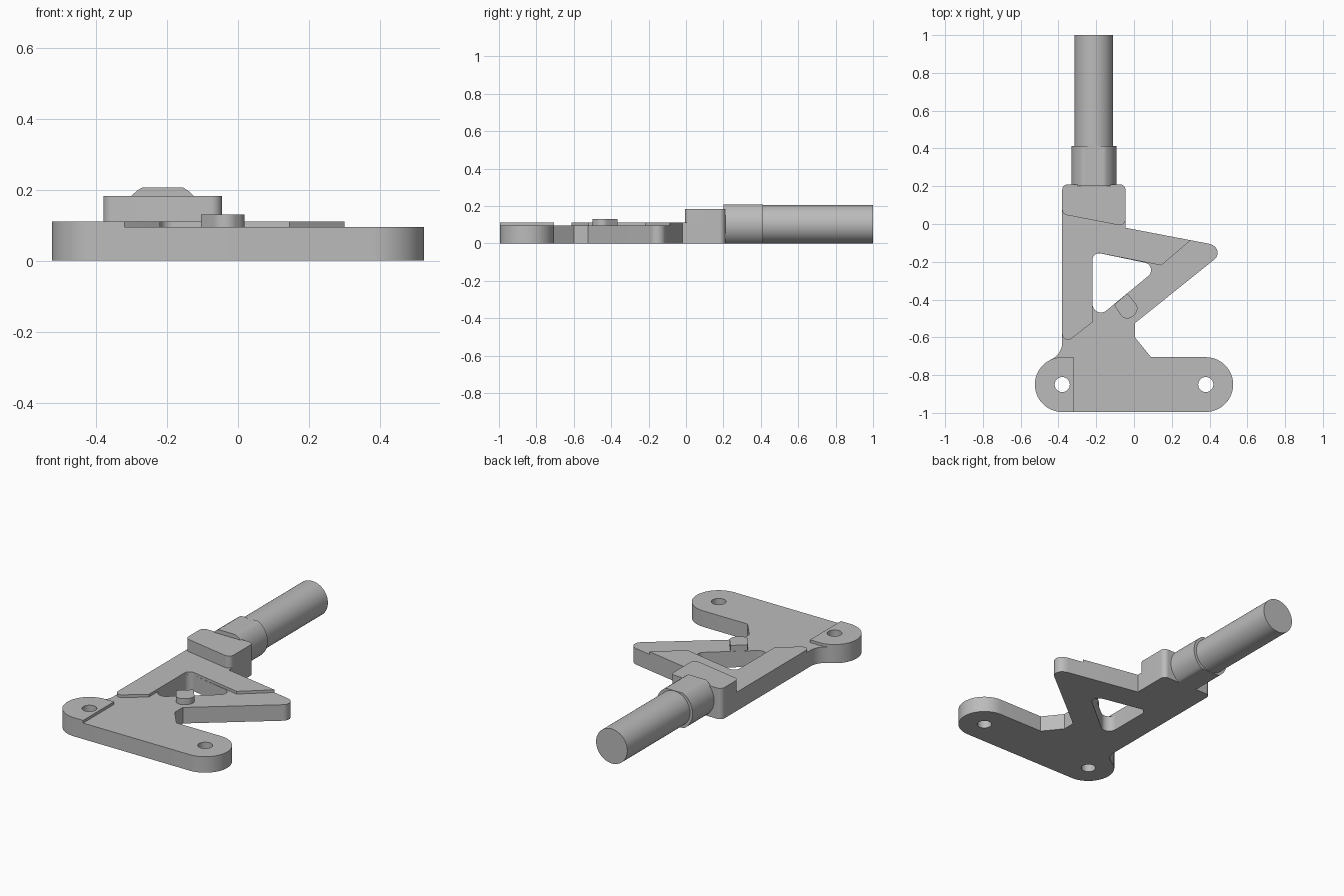
import bpy, bmesh, math
from mathutils import Vector

cube = bpy.data.objects.get("Cube")
if cube:
    bpy.data.objects.remove(cube, do_unlink=True)

grey = bpy.data.materials.new("plain_grey")
grey.use_nodes = True
colour = (0.5, 0.5, 0.5, 1)
grey.diffuse_color = colour
grey.node_tree.nodes["Principled BSDF"].inputs["Base Color"].default_value = colour

PLATE, PAD, BLOCK = 0.095, 0.111, 0.183
ARM_X, EAR_Y, EAR_R = -0.38, -0.85, 0.145
SHAFT_X, SHAFT_R = -0.2125, 0.1025


def rounded(corners):
    """Outline from (x, y, radius) corners, each replaced by a tangent arc."""
    out = []
    for i, (x, y, r) in enumerate(corners):
        p = Vector((x, y))
        if r == 0:
            out.append(p)
            continue
        u = (Vector(corners[i - 1][:2]) - p).normalized()
        v = (Vector(corners[(i + 1) % len(corners)][:2]) - p).normalized()
        half = u.angle(v) / 2
        centre = p + (u + v).normalized() * r / math.sin(half)
        start = p + u * r / math.tan(half) - centre
        end = p + v * r / math.tan(half) - centre
        sweep = start.angle(end)
        steps = max(4, math.ceil(sweep / math.radians(7)))
        for k in range(steps + 1):
            t = k / steps
            out.append(centre + (start * math.sin((1 - t) * sweep)
                                 + end * math.sin(t * sweep)) / math.sin(sweep))
    return out


def sweep_solid(name, ring, offset):
    """Solid made by extruding a closed ring of points along an offset."""
    bm = bmesh.new()
    face = bm.faces.new([bm.verts.new(p) for p in ring])
    top = bmesh.ops.extrude_face_region(bm, geom=[face])["geom"]
    bmesh.ops.translate(bm, vec=offset,
                        verts=[g for g in top if isinstance(g, bmesh.types.BMVert)])
    bmesh.ops.remove_doubles(bm, verts=bm.verts, dist=1e-4)
    bmesh.ops.recalc_face_normals(bm, faces=bm.faces)
    mesh = bpy.data.meshes.new(name)
    bm.to_mesh(mesh)
    bm.free()
    mesh.materials.append(grey)
    obj = bpy.data.objects.new(name, mesh)
    bpy.context.collection.objects.link(obj)
    return obj


def prism(name, corners, z0, z1):
    ring = [(p.x, p.y, z0) for p in rounded(corners)]
    return sweep_solid(name, ring, (0, 0, z1 - z0))


def activate(obj):
    bpy.ops.object.select_all(action="DESELECT")
    obj.select_set(True)
    bpy.context.view_layer.objects.active = obj


def cut(obj, cutter):
    mod = obj.modifiers.new("cut", "BOOLEAN")
    mod.operation, mod.solver, mod.object = "DIFFERENCE", "EXACT", cutter
    activate(obj)
    bpy.ops.object.modifier_apply(modifier=mod.name)


def square(x, y, r):
    return [(x - r, y - r, r), (x + r, y - r, r), (x + r, y + r, r), (x - r, y + r, r)]


# Flat base: mounting foot with two ears, upright arm and triangular brace
base = prism("base_plate", [
    (-0.525, -0.995, EAR_R), (0.525, -0.995, EAR_R), (0.525, -0.705, EAR_R),
    (0.09, -0.705, 0), (0.005, -0.6, 0), (0.005, -0.525, 0),
    (0.485, -0.14, 0.045), (0.40, -0.105, 0.03), (-0.045, -0.02, 0),
    (-0.045, 0.12, 0), (ARM_X, 0.12, 0), (ARM_X, -0.69, 0.1),
    (-0.525, -0.758, EAR_R)], 0, PLATE)

# Raised surfaces on the left ear, and along the arm and brace
ear_pad = prism("ear_pad", [
    (-0.32, -0.995, 0), (-0.32, -0.705, 0),
    (-0.525, -0.705, EAR_R), (-0.525, -0.995, EAR_R)], PLATE, PAD)
arm_pad = prism("arm_pad", [
    (ARM_X, 0.12, 0), (ARM_X, -0.645, 0.03), (-0.22, -0.52, 0),
    (-0.22, -0.147, 0.035), (0.145, -0.219, 0), (0.3, -0.086, 0),
    (-0.045, -0.02, 0), (-0.045, 0.12, 0)], PLATE, PAD)

# Triangular window and bolt holes
window = prism("window_cutter", [
    (-0.22, -0.147, 0.035), (0.14, -0.222, 0.04), (-0.22, -0.519, 0.045)], -0.1, 0.3)
holes = [prism("hole_cutter", square(x, EAR_Y, 0.04), -0.1, 0.3)
         for x in (ARM_X, -ARM_X)]
for cutter in [window] + holes:
    cut(base, cutter)
cut(ear_pad, holes[0])
for cutter in [window] + holes:
    bpy.data.objects.remove(cutter, do_unlink=True)

# Small stop peg on the brace
peg = prism("stop_peg", [
    (-0.105, -0.428, 0), (-0.043, -0.523, 0.042),
    (0.033, -0.452, 0.042), (-0.035, -0.367, 0)], PLATE, 0.13)

# Socket block that carries the shaft
block = prism("socket_block", [
    (ARM_X, 0.21, 0.03), (ARM_X, 0.052, 0.03),
    (-0.045, -0.013, 0.03), (-0.045, 0.21, 0.03)], 0, BLOCK)


# Collar, flattened above and below, and the round shaft
def rod(name, radius, y0, y1, low, high):
    ring = []
    for k in range(64):
        a = math.tau * k / 64
        z = min(max(SHAFT_R + radius * math.sin(a), low), high)
        ring.append((SHAFT_X + radius * math.cos(a), y0, z))
    return sweep_solid(name, ring, (0, y1 - y0, 0))


collar = rod("collar", 0.119, 0.2, 0.412, 0, 0.207)
shaft = rod("shaft", SHAFT_R, 0.4, 1.0, 0, 0.205)

for part in (base, ear_pad, arm_pad, peg, block, collar, shaft):
    activate(part)
    bpy.ops.object.shade_smooth_by_angle(angle=math.radians(30))
